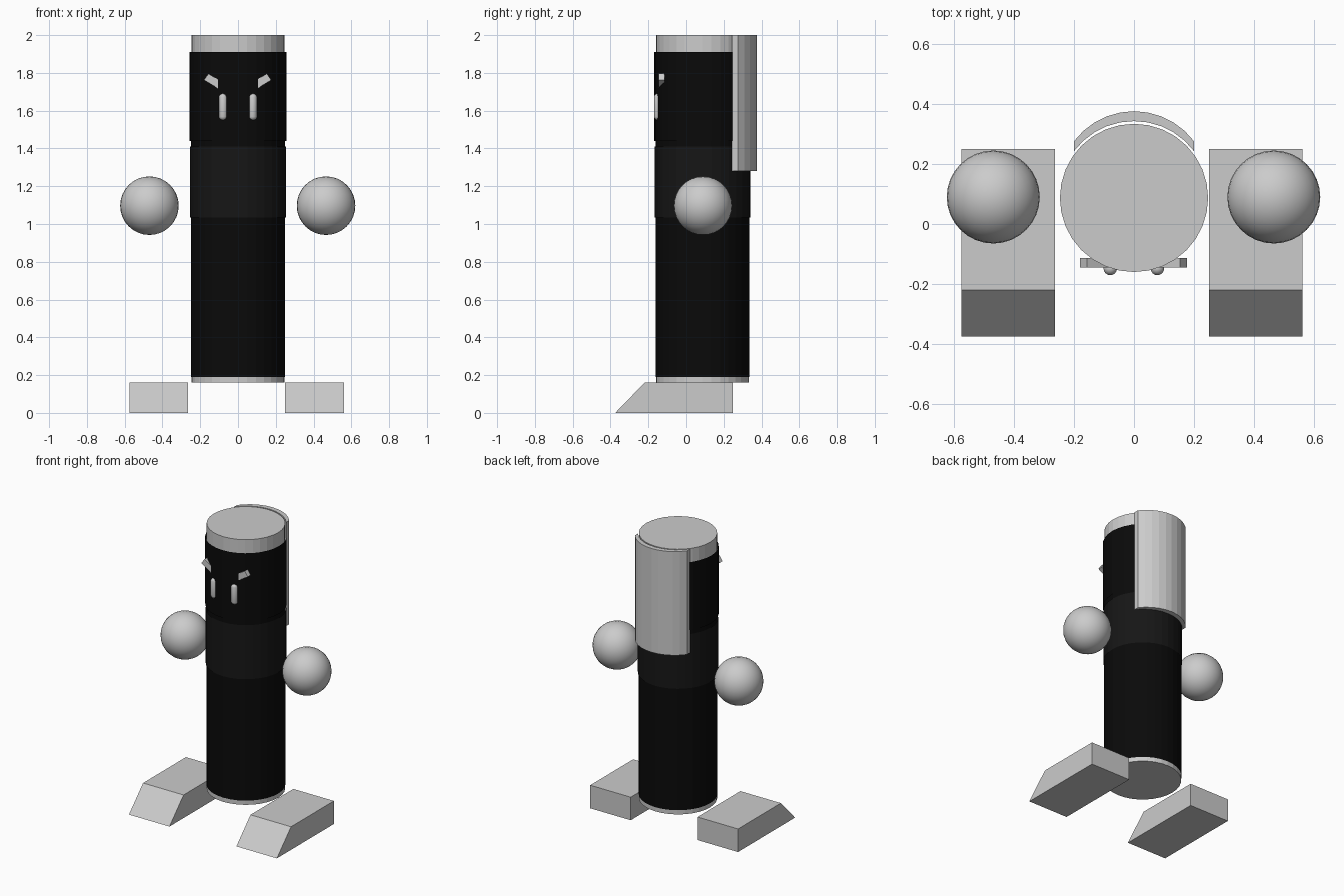
import bpy, bmesh, math
from mathutils import Matrix, Vector

if "Cube" in bpy.data.objects:
    bpy.data.objects.remove(bpy.data.objects["Cube"])

CY = 0.087  # y of the body axis


def paint(obj, name, v):
    mat = bpy.data.materials.get(name) or bpy.data.materials.new(name)
    mat.diffuse_color = (v, v, v, 1)
    mat.use_nodes = True
    mat.node_tree.nodes["Principled BSDF"].inputs["Base Color"].default_value = mat.diffuse_color
    obj.data.materials.append(mat)


def finish(name, bm):
    bmesh.ops.recalc_face_normals(bm, faces=bm.faces)
    me = bpy.data.meshes.new(name)
    bm.to_mesh(me)
    bm.free()
    obj = bpy.data.objects.new(name, me)
    bpy.context.collection.objects.link(obj)
    return obj


def prism(name, profile, offset):
    """Extrude a closed outline of 3D points along an offset."""
    bm = bmesh.new()
    face = bm.faces.new([bm.verts.new(p) for p in profile])
    ext = bmesh.ops.extrude_face_region(bm, geom=[face], use_keep_orig=True)
    verts = [g for g in ext["geom"] if isinstance(g, bmesh.types.BMVert)]
    bmesh.ops.translate(bm, vec=Vector(offset), verts=verts)
    return finish(name, bm)


def tube(name, r, z0, z1, caps=False):
    bm = bmesh.new()
    bmesh.ops.create_cone(bm, cap_ends=caps, segments=32, radius1=r, radius2=r,
                          depth=z1 - z0,
                          matrix=Matrix.Translation((0, CY, (z0 + z1) / 2)))
    return finish(name, bm)


# Body core and the three dark clothing sleeves
tube("body", 0.247, 0.16, 2.0, caps=True)
paint(tube("lower_garment", 0.249, 0.19, 1.50), "black", 0.003)
paint(tube("chest_band", 0.254, 1.035, 1.41), "charcoal", 0.008)
paint(tube("face_band", 0.256, 1.44, 1.91), "black", 0.003)

# Hair slab hanging down the back: crescent outline
n = 10
half = math.asin(0.2 / 0.25)
angles = [-half + 2 * half * i / n for i in range(n + 1)]
outer = [(0.25 * math.sin(a), 0.126 + 0.25 * math.cos(a), 1.28) for a in angles]
inner = [(x, y - 0.033, z) for x, y, z in reversed(outer)]
prism("back_hair", outer + inner, (0, 0, 0.72))

# Feet with sloped toes
for side, x in (("left", -0.575), ("right", 0.25)):
    prism(side + "_foot",
          [(x, -0.375, 0), (x, 0.25, 0), (x, 0.25, 0.16), (x, -0.22, 0.16)],
          (0.311, 0, 0))

# Ball hands
for side, x in (("left", -0.469), ("right", 0.466)):
    bpy.ops.mesh.primitive_uv_sphere_add(segments=32, ring_count=16, radius=0.155,
                                         location=(x, 0.09, 1.097))
    bpy.context.object.name = side + "_hand"
    bpy.ops.object.shade_smooth()

# Capsule eyes: spheres split at the equator and stretched
for side, x in (("left", -0.079), ("right", 0.078)):
    bm = bmesh.new()
    bmesh.ops.create_uvsphere(bm, u_segments=16, v_segments=9, radius=0.023)
    for v in bm.verts:
        v.co.z += math.copysign(0.048, v.co.z)
    bmesh.ops.translate(bm, vec=Vector((x, -0.148, 1.62)), verts=bm.verts)
    for f in bm.faces:
        f.smooth = True
    finish(side + "_eye", bm)

# Slanted eyebrows sinking into the face
for side, s in (("left", -1), ("right", 1)):
    pts = [(0.178, 1.762), (0.155, 1.796), (0.065, 1.742), (0.088, 1.708)]
    prism(side + "_eyebrow", [(s * x - 0.002, -0.145, z) for x, z in pts],
          (0, 0.032, 0))
